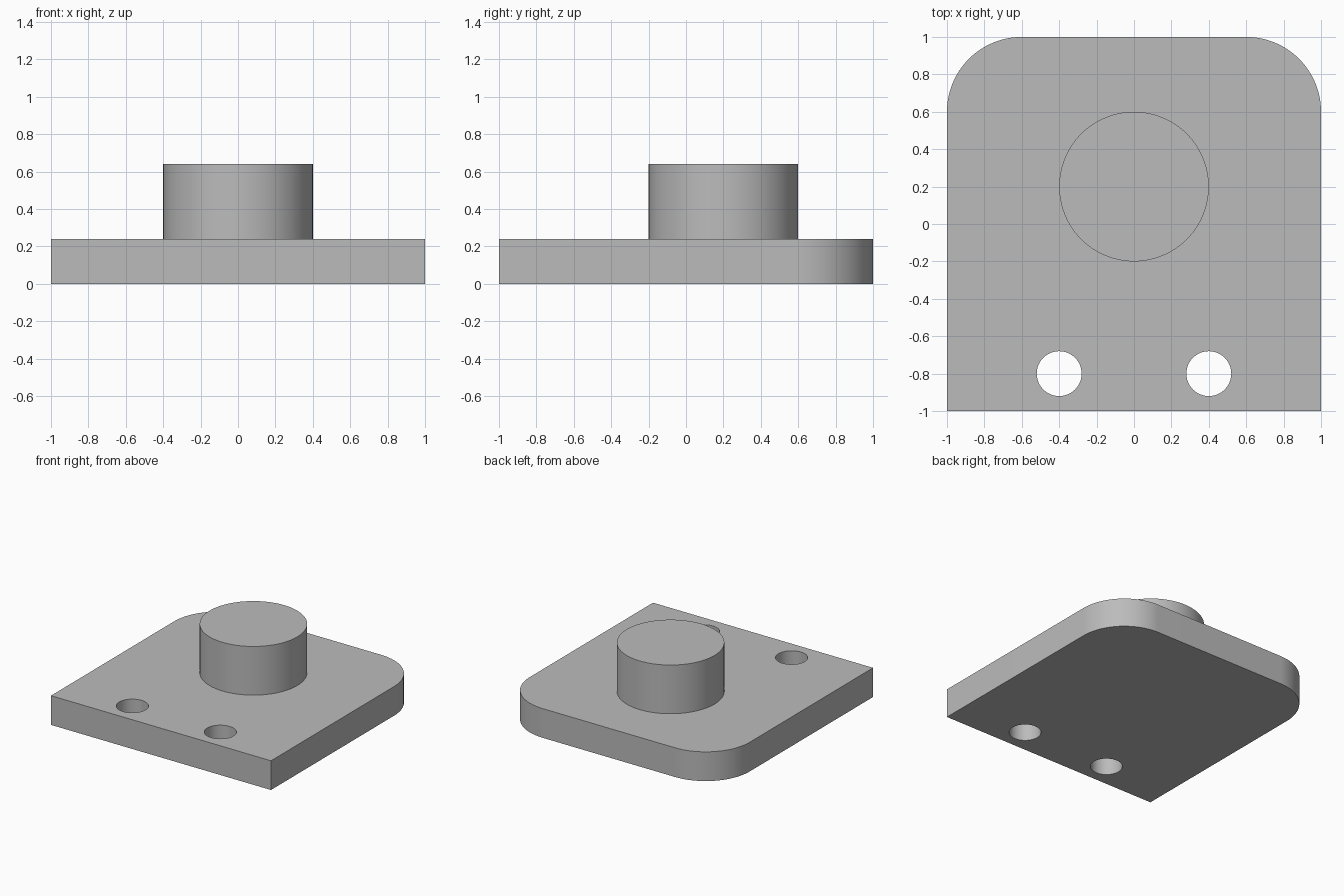
import bpy
import bmesh
from math import cos, sin, pi, radians

default = bpy.data.objects.get("Cube")
if default:
    bpy.data.objects.remove(default, do_unlink=True)

# Single plain grey
grey = bpy.data.materials.new("plain grey")
grey.use_nodes = True
colour = (0.5, 0.5, 0.5, 1)
grey.diffuse_color = colour
grey.node_tree.nodes["Principled BSDF"].inputs["Base Color"].default_value = colour

PLATE_TOP = 0.24
BOSS_TOP = 0.64
CORNER = 0.4


def arc(cx, cy, radius, start, end, steps):
    """Points along an arc, both ends included."""
    angles = [start + (end - start) * i / steps for i in range(steps + 1)]
    return [(cx + radius * cos(a), cy + radius * sin(a)) for a in angles]


def circle(cx, cy, radius, sides):
    return arc(cx, cy, radius, 0, 2 * pi, sides)[:-1]


def prism(name, outline, bottom, top):
    """Extrude a counter-clockwise outline upwards into a solid."""
    bm = bmesh.new()
    base = bm.faces.new([bm.verts.new((x, y, bottom)) for x, y in outline])
    extruded = bmesh.ops.extrude_face_region(bm, geom=[base], use_keep_orig=True)
    raised = [v for v in extruded["geom"] if isinstance(v, bmesh.types.BMVert)]
    bmesh.ops.translate(bm, verts=raised, vec=(0, 0, top - bottom))
    bmesh.ops.recalc_face_normals(bm, faces=bm.faces)
    mesh = bpy.data.meshes.new(name)
    bm.to_mesh(mesh)
    bm.free()
    mesh.materials.append(grey)
    obj = bpy.data.objects.new(name, mesh)
    bpy.context.collection.objects.link(obj)
    return obj


def select_only(obj):
    bpy.ops.object.select_all(action="DESELECT")
    obj.select_set(True)
    bpy.context.view_layer.objects.active = obj


def drill(target, cutter):
    """Cut a hole and discard the cutter."""
    cutter.hide_render = True
    mod = target.modifiers.new("hole", "BOOLEAN")
    mod.operation = "DIFFERENCE"
    mod.solver = "EXACT"
    mod.object = cutter
    select_only(target)
    bpy.ops.object.modifier_apply(modifier=mod.name)
    bpy.data.objects.remove(cutter, do_unlink=True)


# Base plate: square front corners, rounded back corners
inner = 1 - CORNER
outline = [(-1, -1), (1, -1)]
outline += arc(inner, inner, CORNER, 0, pi / 2, 24)
outline += arc(-inner, inner, CORNER, pi / 2, pi, 24)
plate = prism("base_plate", outline, 0, PLATE_TOP)

# Pair of bolt holes near the front edge
for side in (-1, 1):
    drill(plate, prism("hole_cutter", circle(0.4 * side, -0.8, 0.12, 48), -0.1, PLATE_TOP + 0.1))

# Round boss, seated slightly into the plate
boss = prism("round_boss", circle(0, 0.2, 0.4, 96), PLATE_TOP - 0.04, BOSS_TOP)

for part in (plate, boss):
    select_only(part)
    bpy.ops.object.shade_smooth_by_angle(angle=radians(30))
